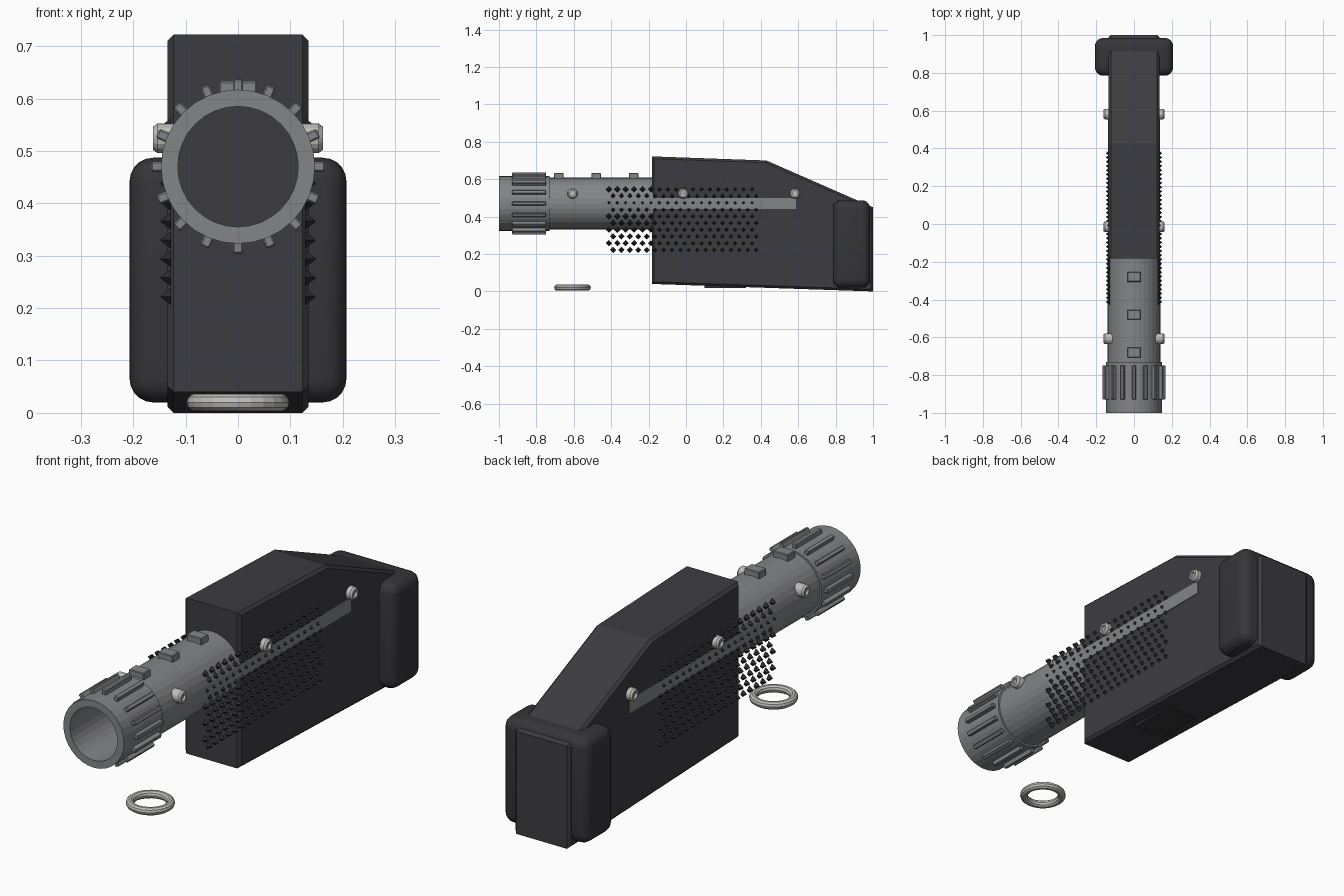
import bpy, bmesh, math
from mathutils import Matrix, Vector

if "Cube" in bpy.data.objects:
    bpy.data.objects.remove(bpy.data.objects["Cube"])


def material(name, rgb):
    m = bpy.data.materials.new(name)
    m.diffuse_color = (*rgb, 1)
    m.use_nodes = True
    m.node_tree.nodes["Principled BSDF"].inputs["Base Color"].default_value = m.diffuse_color
    return m


BODY = material("charcoal", (0.046, 0.044, 0.052))
PAD = material("dark_rubber", (0.036, 0.035, 0.040))
GRIP = material("black_grip", (0.024, 0.024, 0.027))
STEEL = material("gunmetal_grey", (0.23, 0.235, 0.245))
SILVER = material("silver", (0.52, 0.51, 0.49))
AXIS_Z = 0.47  # height of the barrel axis


def finish(bm, name, mat, smooth=False):
    bmesh.ops.recalc_face_normals(bm, faces=bm.faces[:])
    me = bpy.data.meshes.new(name)
    bm.to_mesh(me)
    bm.free()
    me.materials.append(mat)
    ob = bpy.data.objects.new(name, me)
    bpy.context.collection.objects.link(ob)
    if smooth:
        bpy.context.view_layer.objects.active = ob
        ob.select_set(True)
        bpy.ops.object.shade_smooth_by_angle(angle=math.radians(40))
        ob.select_set(False)
    return ob


def add_box(bm, lo, hi, matrix=Matrix()):
    lo, hi = Vector(lo), Vector(hi)
    m = matrix @ Matrix.Translation((lo + hi) / 2) @ Matrix.Diagonal((*(hi - lo), 1))
    bmesh.ops.create_cube(bm, size=1, matrix=m)


def bevel(bm, edges, width, segments=1):
    bmesh.ops.bevel(bm, geom=edges, offset=width, segments=segments, profile=0.5,
                    affect='EDGES', clamp_overlap=True)


def lathe(bm, profile, sides, matrix):
    # closed (radius, height) loop turned around local z
    rings = [[bm.verts.new(matrix @ Vector((r * math.cos(a), r * math.sin(a), h)))
              for r, h in profile]
             for a in (2 * math.pi * i / sides for i in range(sides))]
    n = len(profile)
    for i in range(sides):
        a, b = rings[i], rings[(i + 1) % sides]
        for j in range(n):
            k = (j + 1) % n
            bm.faces.new((a[j], b[j], b[k], a[k]))


# Main housing: side profile extruded across x with chamfered rims
profile = [(-0.182, 0.04), (-0.182, 0.722), (0.43, 0.70), (1.0, 0.45), (1.0, 0.0)]
bm = bmesh.new()
left = bm.faces.new([bm.verts.new((-0.135, y, z)) for y, z in profile])
ext = bmesh.ops.extrude_face_region(bm, geom=[left], use_keep_orig=True)
for v in ext["geom"]:
    if isinstance(v, bmesh.types.BMVert):
        v.co.x = 0.135
bevel(bm, [e for e in bm.edges if abs(e.verts[0].co.x - e.verts[1].co.x) < 1e-5], 0.012)
finish(bm, "housing", BODY)

# Rounded rear pad
bm = bmesh.new()
add_box(bm, (-0.207, 0.785, 0.02), (0.207, 0.985, 0.487))
bevel(bm, bm.edges[:], 0.045, 5)
finish(bm, "rear_pad", PAD, True)

# Plate under the housing
bm = bmesh.new()
add_box(bm, (-0.075, 0.10, 0.019), (0.075, 0.32, 0.04))
finish(bm, "bottom_plate", PAD)

# Hollow barrel with a thicker muzzle collar
bm = bmesh.new()
along_y = Matrix.Translation((0, 0, AXIS_Z)) @ Matrix.Rotation(-math.pi / 2, 4, 'X')
lathe(bm, [(0.115, -1), (0.147, -1), (0.147, -0.73), (0.139, -0.73),
           (0.139, -0.175), (0.115, -0.175)], 32, along_y)
finish(bm, "barrel", STEEL)

# Sixteen ribs around the collar
bm = bmesh.new()
for i in range(16):
    turn = Matrix.Translation((0, 0, AXIS_Z)) @ Matrix.Rotation(math.pi * i / 8, 4, 'Y')
    add_box(bm, (-0.0095, -0.93, 0.14), (0.0095, -0.748, 0.166), turn)
bevel(bm, bm.edges[:], 0.003)
finish(bm, "collar_ribs", STEEL)

# Raised blocks on top of the barrel
bm = bmesh.new()
for y in (-0.68, -0.48, -0.28):
    add_box(bm, (-0.036, y - 0.026, 0.59), (0.036, y + 0.026, 0.633))
bevel(bm, bm.edges[:], 0.003)
finish(bm, "top_blocks", STEEL)

# Parts on both sides
for side, label in ((1, "right"), (-1, "left")):
    # Inlaid side rail
    bm = bmesh.new()
    add_box(bm, (side * 0.125, -0.19, 0.44), (side * 0.138, 0.587, 0.50))
    finish(bm, label + "_rail", STEEL)

    # Socket bolts
    bm = bmesh.new()
    for y in (-0.607, -0.015, 0.582):
        m = Matrix.Translation((0, y, 0.524)) @ Matrix.Rotation(side * math.pi / 2, 4, 'Y')
        lathe(bm, [(0.001, 0.115), (0.028, 0.115), (0.028, 0.154), (0.022, 0.162),
                   (0.014, 0.162), (0.014, 0.152), (0.001, 0.152)], 16, m)
    finish(bm, label + "_bolts", SILVER)

    # Staggered diamond grip studs
    bm = bmesh.new()
    for row in range(10):
        for col in range(18):
            y = -0.39 + 0.045 * col - 0.0225 * (row % 2)
            m = (Matrix.Translation((side * 0.138, y, 0.222 + 0.036 * row))
                 @ Matrix.Rotation(side * math.pi / 2, 4, 'Y'))
            bmesh.ops.create_cone(bm, cap_ends=True, segments=4, radius1=0.0165,
                                  radius2=0.001, depth=0.02, matrix=m)
    finish(bm, label + "_grip_studs", GRIP)

# Loose ring lying on the floor
bm = bmesh.new()
tube = [(0.081 + 0.017 * math.cos(a), 0.02 + 0.017 * math.sin(a))
        for a in (math.pi * i / 5 for i in range(10))]
lathe(bm, tube, 24, Matrix.Translation((0, -0.607, 0)))
finish(bm, "loose_ring", SILVER)
